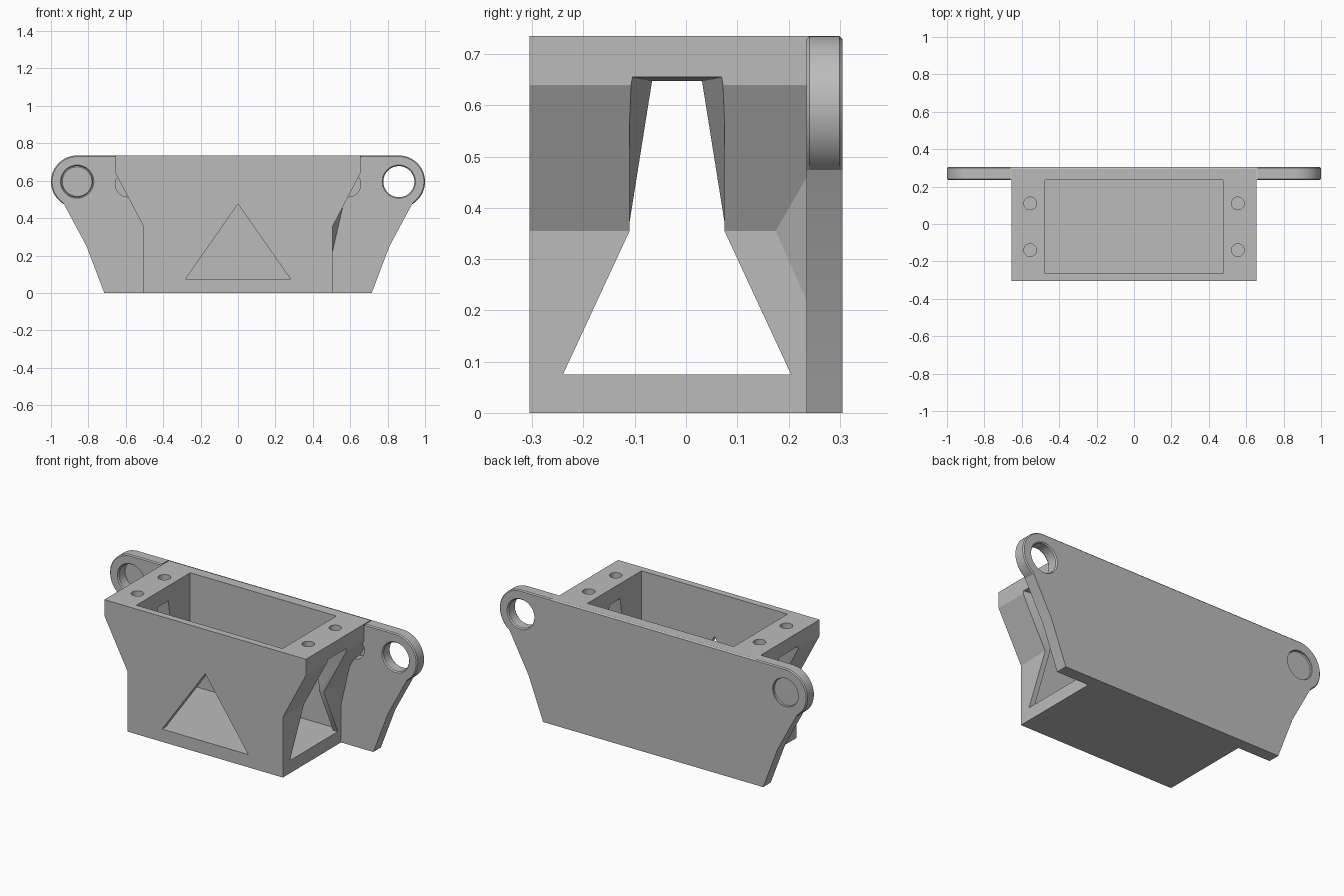
import bpy, bmesh, math
from mathutils import Vector, Matrix

if "Cube" in bpy.data.objects:
    bpy.data.objects.remove(bpy.data.objects["Cube"])

grey = bpy.data.materials.new("plain_grey")
grey.diffuse_color = (0.5, 0.5, 0.5, 1)
grey.use_nodes = True
grey.node_tree.nodes["Principled BSDF"].inputs["Base Color"].default_value = grey.diffuse_color


def finish(name, bm):
    bmesh.ops.recalc_face_normals(bm, faces=bm.faces)
    me = bpy.data.meshes.new(name)
    bm.to_mesh(me)
    bm.free()
    me.materials.append(grey)
    ob = bpy.data.objects.new(name, me)
    bpy.context.collection.objects.link(ob)
    return ob


def prism_bm(points, axis, a, b):
    """Extrude a 2D outline from a to b along 'x' (y,z points) or 'y' (x,z points)."""
    bm = bmesh.new()
    place = (lambda p, t: (t, p[0], p[1])) if axis == 'x' else (lambda p, t: (p[0], t, p[1]))
    lo = [bm.verts.new(place(p, a)) for p in points]
    hi = [bm.verts.new(place(p, b)) for p in points]
    bm.faces.new(lo)
    bm.faces.new(hi[::-1])
    n = len(points)
    for i in range(n):
        j = (i + 1) % n
        bm.faces.new((lo[i], hi[i], hi[j], lo[j]))
    bmesh.ops.recalc_face_normals(bm, faces=bm.faces)
    return bm


def prism(name, points, axis, a, b):
    return finish(name, prism_bm(points, axis, a, b))


def cylinder(name, loc, r1, r2, depth, along_y=False, seg=48):
    bm = bmesh.new()
    rot = Matrix.Rotation(math.radians(90), 4, 'X') if along_y else Matrix()
    bmesh.ops.create_cone(bm, cap_ends=True, segments=seg, radius1=r1, radius2=r2,
                          depth=depth, matrix=Matrix.Translation(loc) @ rot)
    return finish(name, bm)


def hull(name, points):
    bm = bmesh.new()
    for p in points:
        bm.verts.new(p)
    bmesh.ops.convex_hull(bm, input=bm.verts)
    return finish(name, bm)


def combine(target, tool, op):
    mod = target.modifiers.new("bool", 'BOOLEAN')
    mod.operation, mod.solver, mod.object = op, 'EXACT', tool
    bpy.context.view_layer.objects.active = target
    bpy.ops.object.modifier_apply(modifier=mod.name)
    bpy.data.objects.remove(tool)


def cut(target, tool):
    combine(target, tool, 'DIFFERENCE')


# Back plate with a rounded ear at each end
EX, EZ, ER, TOP = 0.86, 0.595, 0.14, 0.735
half = [(0.715, 0), (0.81, 0.25)]
for i in range(25):
    a = math.radians(-60 + 150 * i / 24)
    half.append((EX + ER * math.cos(a), EZ + ER * math.sin(a)))
half.append((0.66, TOP))
outline = half + [(-x, z) for x, z in reversed(half)]
bm = prism_bm(outline, 'y', 0.235, 0.305)
rim = [e for e in bm.edges if abs(e.verts[0].co.y - e.verts[1].co.y) < 1e-5
       and all(abs(v.co.x) > 0.65 and v.co.z > 0.46 for v in e.verts)
       and e.verts[0].co.x * e.verts[1].co.x > 0]
bmesh.ops.bevel(bm, geom=rim, offset=0.006, segments=1, affect='EDGES')
bracket = finish("tray_bracket", bm)

# Shallow round pockets in the plate, partly hidden by the tray
for s in (-1, 1):
    cut(bracket, cylinder("pocket_cutter", (s * 0.59, 0.25, 0.58), 0.066, 0.066, 0.08, True))

# Tray body with flared ends
side = [(0.505, 0), (0.505, 0.355), (0.655, 0.64), (0.655, TOP)]
body = prism("tray_body", side + [(-x, z) for x, z in reversed(side)], 'y', -0.305, 0.295)
combine(bracket, body, 'UNION')

# Small corner gusset on the right
combine(bracket, hull("gusset", [(0.505, 0.175, 0.355), (0.56, 0.235, 0.46), (0.505, 0.235, 0.22),
                                 (0.49, 0.25, 0.22), (0.49, 0.25, 0.4), (0.55, 0.25, 0.46)]), 'UNION')

# Open cavity
cut(bracket, prism("cavity_cutter", [(-0.475, 0.075), (0.475, 0.075), (0.475, 0.85), (-0.475, 0.85)],
                   'y', -0.265, 0.235))

# Triangular front window
cut(bracket, prism("front_window_cutter", [(-0.28, 0.075), (0.28, 0.075), (0, 0.475)], 'y', -0.35, -0.2))

for s in (-1, 1):
    # End windows: lower trapezoid and tapered upper slot
    cut(bracket, prism("end_window_cutter", [(-0.24, 0.075), (0.205, 0.075), (0.075, 0.355), (-0.11, 0.355)],
                       'x', s * 0.4, s * 0.7))
    slot = []
    for x, y0, y1, z in ((0.46, -0.11, 0.075, 0.352), (0.53, -0.11, 0.075, 0.352),
                         (0.68, -0.11, 0.075, 0.656), (0.46, -0.063, 0.028, 0.647)):
        slot += [(s * x, y0, z), (s * x, y1, z)]
    cut(bracket, hull("end_slot_cutter", slot))
    # Screw holes in the top rim
    for y in (0.11, -0.14):
        cut(bracket, cylinder("screw_hole_cutter", (s * 0.555, y, TOP), 0.034, 0.034, 0.26, seg=32))
    # Ear holes with chamfered rims
    cut(bracket, cylinder("ear_hole_cutter", (s * EX, 0.27, EZ), 0.083, 0.083, 0.2, True))
    cut(bracket, cylinder("ear_chamfer_cutter", (s * EX, 0.235, EZ), 0.079, 0.099, 0.024, True))
    cut(bracket, cylinder("ear_chamfer_cutter", (s * EX, 0.305, EZ), 0.099, 0.079, 0.024, True))

# Single material, sharp corners kept
me = bracket.data
me.materials.clear()
me.materials.append(grey)
me.polygons.foreach_set("material_index", [0] * len(me.polygons))
bpy.ops.object.select_all(action='DESELECT')
bracket.select_set(True)
bpy.context.view_layer.objects.active = bracket
bpy.ops.object.shade_smooth_by_angle(angle=math.radians(25))
